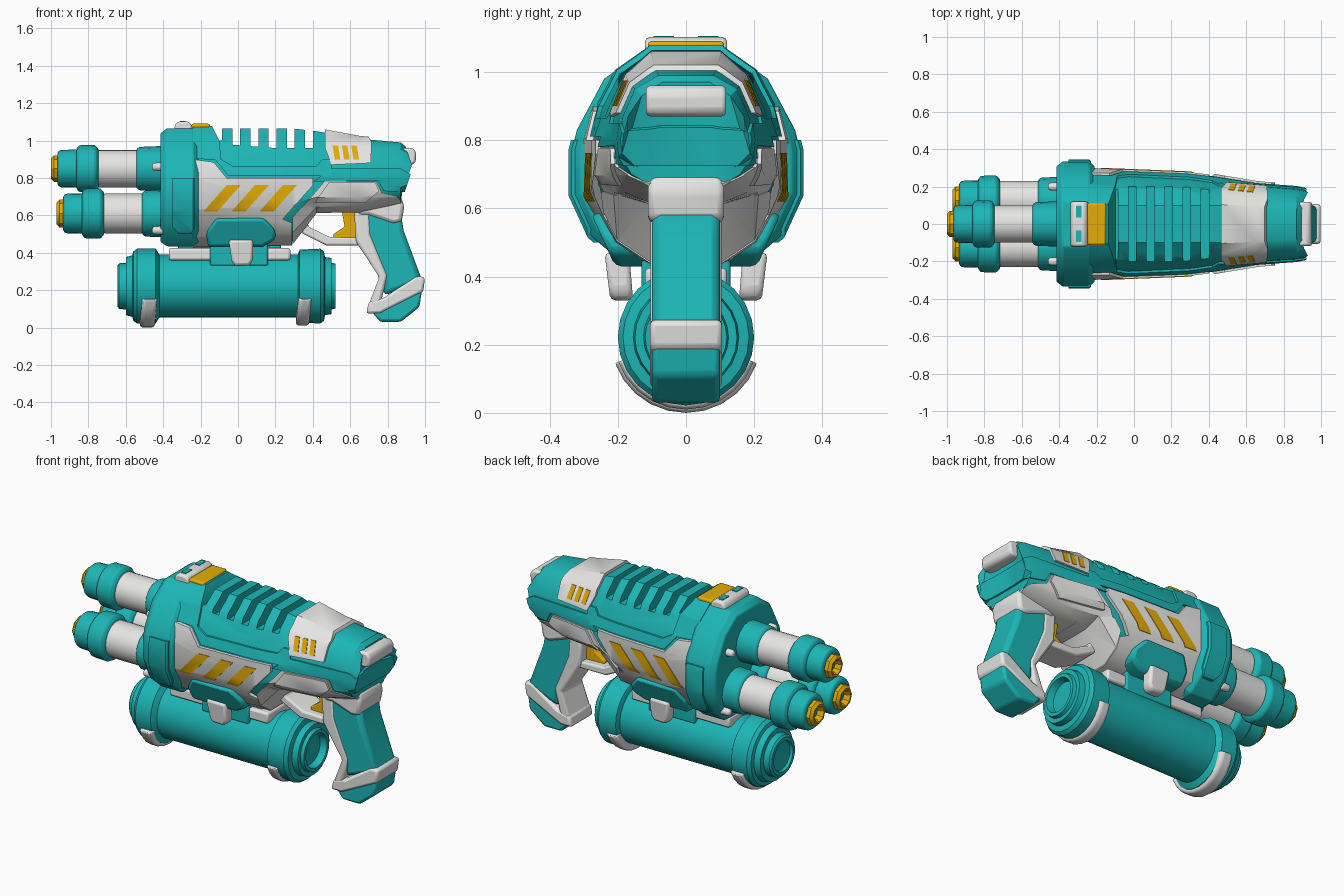
import bpy, bmesh, math

cube = bpy.data.objects.get("Cube")
if cube:
    bpy.data.objects.remove(cube, do_unlink=True)


def material(name, rgb):
    m = bpy.data.materials.new(name)
    m.use_nodes = True
    m.diffuse_color = (*rgb, 1)
    m.node_tree.nodes["Principled BSDF"].inputs["Base Color"].default_value = (*rgb, 1)
    return m


TEAL = material("teal", (0.012, 0.47, 0.47))
WHITE = material("white", (0.79, 0.79, 0.78))
YELLOW = material("yellow", (0.79, 0.42, 0.002))


def finish(name, bm, mat, bevel=0.0):
    bmesh.ops.recalc_face_normals(bm, faces=bm.faces)
    me = bpy.data.meshes.new(name)
    bm.to_mesh(me)
    bm.free()
    me.materials.append(mat)
    ob = bpy.data.objects.new(name, me)
    bpy.context.collection.objects.link(ob)
    if bevel:
        b = ob.modifiers.new("bevel", "BEVEL")
        b.width, b.segments, b.limit_method = bevel, 2, "ANGLE"
    return ob


def skin(bm, rings):
    """Join rings of points into a capped surface."""
    vs = [[bm.verts.new(p) for p in r] for r in rings]
    n = len(vs[0])
    for a, b in zip(vs, vs[1:]):
        for i in range(n):
            bm.faces.new((a[i], a[(i + 1) % n], b[(i + 1) % n], b[i]))
    bm.faces.new(vs[0])
    bm.faces.new(vs[-1])


def prism(name, poly, y0, y1, mat, bevel=0.01, mirror=False, flare=0.0):
    """Side outline in x and z, extruded across y; flare widens it upwards."""
    base = min(z for x, z in poly)
    bm = bmesh.new()
    for s in ((1, -1) if mirror else (1,)):
        skin(bm, [[(x, s * y * (1 + flare * (z - base)), z) for x, z in poly] for y in (y0, y1)])
    return finish(name, bm, mat, bevel)


def box(name, x0, x1, y0, y1, z0, z1, mat, bevel=0.01, mirror=False):
    return prism(name, [(x0, z0), (x1, z0), (x1, z1), (x0, z1)], y0, y1, mat, bevel, mirror)


def lathe(name, prof, y, z, mat, n=24, bevel=0.008):
    """Turned shape along x from (x, radius) pairs."""
    bm = bmesh.new()
    ang = [i * math.tau / n for i in range(n)]
    skin(bm, [[(x, y + r * math.cos(a), z + r * math.sin(a)) for a in ang] for x, r in prof])
    return finish(name, bm, mat, bevel)


def loft(name, stations, mat, off=0.0, bevel=0.0):
    """Mirrored half sections along x; the slope leans a section about z = 0.87."""
    k = 1 + off / 0.28
    rings = []
    for x, slope, half in stations:
        both = half + [(-y, z) for y, z in reversed(half)]
        rings.append([(x - slope * abs(z - 0.87) + (off if x > 0.9 else 0), y * k, 0.74 + (z - 0.74) * k)
                      for y, z in both])
    bm = bmesh.new()
    skin(bm, rings)
    # flat triangles keep the boolean cuts clean
    if not bevel:
        bmesh.ops.triangulate(bm, faces=bm.faces)
    return finish(name, bm, mat, bevel)


def boolean(ob, cutter, op):
    m = ob.modifiers.new("cut", "BOOLEAN")
    m.operation, m.object, m.solver = op, cutter, "EXACT"
    dg = bpy.context.evaluated_depsgraph_get()
    me = bpy.data.meshes.new_from_object(ob.evaluated_get(dg))
    ob.modifiers.clear()
    ob.data = me
    bpy.data.objects.remove(cutter, do_unlink=True)


def panel(name, poly, off, mat, stations):
    """Raised panel that follows the lofted body inside a side outline."""
    ob = loft(name, stations, mat, off)
    boolean(ob, prism("cutter", poly, -1, 1, mat, 0), "INTERSECT")
    return ob


# Main body
BODY = [
    (-0.25, 0, [(.10, 1.065), (.20, .995), (.255, .89), (.28, .80), (.28, .64), (.20, .50), (.10, .45)]),
    (0.29, 0, [(.10, 1.065), (.18, .995), (.23, .89), (.26, .80), (.26, .66), (.19, .52), (.10, .46)]),
    (0.42, 0, [(.10, 1.05), (.17, .985), (.215, .88), (.245, .80), (.245, .70), (.20, .65), (.10, .62)]),
    (0.65, 0, [(.09, 1.01), (.16, .96), (.20, .87), (.21, .80), (.21, .70), (.17, .65), (.10, .62)]),
    (0.87, 0, [(.08, .99), (.15, .95), (.185, .87), (.195, .80), (.19, .75), (.16, .70), (.09, .66)]),
    (0.93, .35, [(.07, .97), (.13, .93), (.17, .87), (.185, .80), (.18, .76), (.14, .72), (.08, .70)]),
]
body = loft("body", BODY, TEAL)
boolean(body, box("step_cutter", -.15, -.085, -.3, .3, 1.0, 1.2, TEAL, 0), "DIFFERENCE")
for i in range(5):
    x = -0.01 + i * 0.097
    boolean(body, box("slot_cutter", x - .02, x + .022, -.2, .2, .96, 1.2, TEAL, 0), "DIFFERENCE")

# Conforming body panels
panel("upper_trim", [(-.24, 1.1), (-.15, 1.1), (-.1, 1), (-.09, .9), (-.03, .865), (.42, .865), (.45, .9),
                     (.5, .9), (.5, .81), (-.05, .81), (-.12, .895), (-.24, .905)], .012, TEAL, BODY)
panel("side_panel", [(-.24, .9), (-.13, .885), (-.06, .8), (.4, .8), (.4, .76), (.24, .58), (.29, .56),
                     (.29, .4), (-.24, .4)], .02, WHITE, BODY)
panel("belly_panel", [(.292, .4), (.5, .4), (.5, .62), (.36, .65), (.34, .645), (.292, .59)], .018, WHITE, BODY)
panel("rear_side_panel", [(.4, .78), (.5, .85), (.87, .85), (.96, .8), (.96, .72), (.78, .73), (.75, .785)],
      .012, TEAL, BODY)
panel("rear_lower_trim", [(.345, .645), (.46, .78), (.74, .78), (.77, .72), (.85, .7), (.89, .66), (.89, .55),
                          (.345, .55)], .013, WHITE, BODY)
panel("rear_raised_panel", [(.41, .67), (.485, .775), (.735, .775), (.755, .73), (.68, .665)], .028, WHITE, BODY)
panel("rear_cap", [(.465, 1.15), (.63, 1.15), (.715, .99), (.71, .88), (.5, .87), (.465, .96)], .016, WHITE, BODY)
for i in range(3):
    x = -.185 + i * .15
    panel("side_stripe", [(x, .62), (x + .075, .62), (x + .2, .762), (x + .125, .762)], .0235, YELLOW, BODY)
    x = .505 + i * .05
    panel("cap_vent", [(x + .012, .9), (x + .042, .9), (x + .03, .975), (x, .975)], .0195, YELLOW, BODY)

# Front collar
outer = [(.12, 1.065), (.24, .98), (.32, .83), (.335, .77), (.335, .64), (.28, .52), (.18, .435)]
inner = [(y * .92, .74 + (z - .74) * .92) for y, z in outer]
COLLAR = [(-.415, 0, inner), (-.38, 0, outer), (-.24, 0, outer), (-.21, 0, inner)]
loft("collar", COLLAR, TEAL, bevel=.006)
panel("collar_side_block", [(-.35, .54), (-.32, .5), (-.25, .5), (-.23, .54), (-.23, .8), (-.35, .8)],
      .008, TEAL, COLLAR)

# Three barrels
for label, y, z, dx, s in (("top", 0, .85, 0, 1), ("left", .125, .61, .03, 1.06), ("right", -.125, .61, .03, 1.06)):
    def ring(part, prof, mat, **kw):
        lathe(label + part, [(x + dx, r * s) for x, r in prof], y, z, mat, **kw)
    ring("_barrel_tip", [(-.955, .03), (-.985, .035), (-1, .045), (-1, .055), (-.985, .07), (-.94, .072)], YELLOW,
         n=8, bevel=0)
    ring("_barrel_nose", [(-.965, .07), (-.965, .088), (-.95, .1), (-.86, .102)], TEAL)
    ring("_barrel_ring", [(-.865, .105), (-.85, .125), (-.765, .127), (-.745, .105)], TEAL, n=16)
    ring("_barrel_tube", [(-.75, .1), (-.53, .1)], WHITE)
    ring("_barrel_socket", [(-.545, .1), (-.53, .116), (-.43, .12), (-.4, .12)], TEAL, n=16)
for y, z in ((.2, .86), (-.2, .86), (.23, .52), (-.23, .52)):
    lathe("collar_bolt", [(-.46, .012), (-.45, .022), (-.4, .024)], y, z, WHITE, n=10)

# Top sight with two notches, and the switch behind it
prism("sight_base", [(-.34, 1.03), (-.34, 1.08), (-.32, 1.102), (-.265, 1.102), (-.245, 1.08), (-.245, 1.03)],
      -.12, .12, WHITE, .012)
box("sight_notch", -.31, -.28, .035, .095, 1.098, 1.106, TEAL, 0, True)
box("top_switch", -.25, -.15, -.112, .112, 1.02, 1.09, YELLOW)

# Rear knob
prism("rear_knob", [(.86, .87), (.86, .96), (.935, .96), (.953, .935), (.95, .885), (.93, .87)], -.118, .118, WHITE, .025)

# Grip
prism("grip", [(.66, .62), (.87, .62), (.885, .52), (.985, .25), (.78, .17), (.775, .27), (.68, .48)],
      -.1, .1, TEAL, .025)
prism("grip_shoulder", [(.64, .7), (.87, .7), (.89, .65), (.875, .565), (.83, .555), (.7, .6), (.64, .6)],
      -.112, .112, WHITE, .02)
prism("grip_front_strip", [(.62, .64), (.7, .64), (.71, .5), (.8, .28), (.76, .12), (.69, .1), (.755, .27),
                           (.63, .46)], -.104, .104, WHITE, .015)
prism("grip_band", [(.685, .075), (.76, .075), (.99, .19), (1, .27), (.95, .275), (.78, .16), (.7, .14)],
      -.106, .106, WHITE, .015)
prism("grip_foot", [(.715, .085), (.76, .03), (.87, .03), (.97, .11), (.985, .21)], -.1, .1, TEAL, .015)

# Trigger and guard
prism("trigger_guard", [(.35, .66), (.315, .54), (.35, .5), (.47, .44), (.67, .44), (.66, .48), (.49, .485),
                        (.375, .54), (.375, .59), (.42, .66)], -.09, .09, WHITE)
prism("trigger", [(.55, .65), (.645, .65), (.645, .47), (.51, .475), (.51, .5), (.57, .54)], -.045, .045, YELLOW, .008)

# Mount between body and tank
prism("mount_block", [(-.17, .51), (-.12, .585), (.14, .585), (.2, .52), (.2, .47), (.13, .43), (-.16, .43)],
      -.208, .208, TEAL, .018, flare=2.2)
box("mount_core", -.15, .16, -.13, .13, .33, .47, TEAL)
for x0, x1 in ((-.37, -.09), (.08, .28)):
    box("mount_rail", x0, x1, -.12, .12, .36, .425, WHITE, .012)
    box("mount_post", x0 + .05, x1 - .05, -.09, .09, .38, .5, TEAL)
prism("side_clip", [(-.05, .47), (.08, .47), (.08, .36), (.06, .33), (-.02, .33), (-.035, .36)],
      .155, .222, WHITE, .015, True, flare=.55)

# Tank under the body
TZ = .222
lathe("tank", [(-.44, .168), (.35, .168)], 0, TZ, TEAL, n=32)
lathe("tank_front_cap", [(-.63, .085), (-.645, .09), (-.645, .11), (-.635, .122), (-.6, .125), (-.6, .155),
                         (-.565, .165), (-.56, .185), (-.54, .2), (-.44, .2), (-.42, .168)], 0, TZ, TEAL, bevel=0)
lathe("tank_rear_cap", [(.32, .168), (.33, .195), (.44, .2), (.46, .185), (.465, .155), (.5, .15), (.5, .125),
                        (.52, .12), (.52, .1), (.48, .09)], 0, TZ, TEAL, bevel=0)

# Tank feet hugging the lower half
for x0, x1, top in ((-.525, -.445, .222), (.31, .38, .212)):
    bm = bmesh.new()
    sect = [(x0, .16), (x0, top - .01), (x0 + .015, top), (x1 - .015, top), (x1, top - .01), (x1, .16)]
    angles = [math.radians(200 + 14 * i) for i in range(11)]
    skin(bm, [[(x + .02 * (1 + math.sin(a)), r * math.cos(a), TZ + r * math.sin(a)) for x, r in sect]
              for a in angles])
    finish("tank_foot", bm, WHITE, .006)

# Smooth shading with sharp edges kept
for ob in bpy.context.scene.objects:
    ob.select_set(ob.type == "MESH")
bpy.context.view_layer.objects.active = body
bpy.ops.object.shade_smooth_by_angle(angle=math.radians(32))
